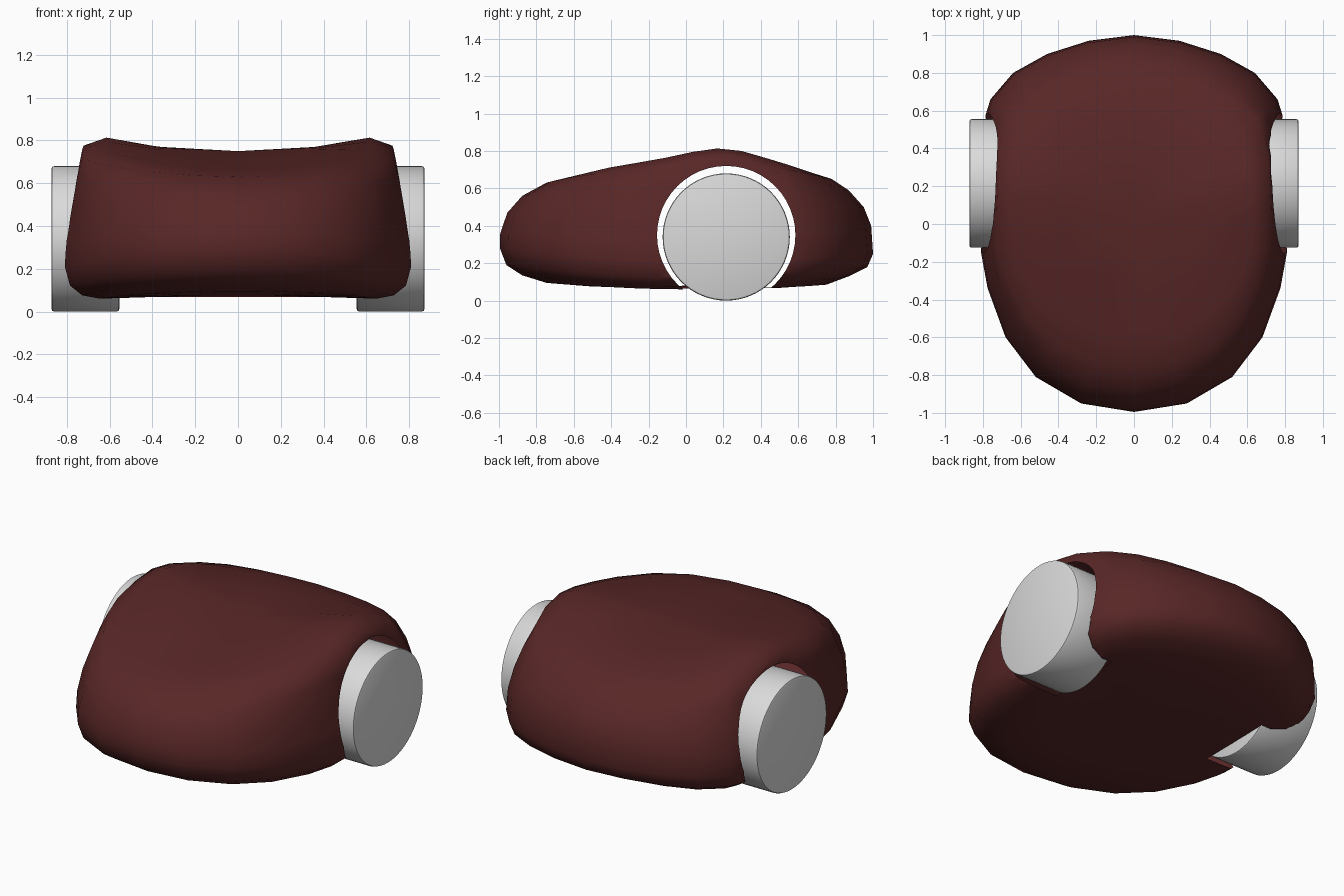
import bpy, bmesh, math

if "Cube" in bpy.data.objects:
    bpy.data.objects.remove(bpy.data.objects["Cube"])

WY, WZ, R, CUT, XIN = 0.215, 0.35, 0.34, 0.37, 0.545


def material(name, rgb):
    m = bpy.data.materials.new(name)
    m.diffuse_color = (*rgb, 1)
    m.use_nodes = True
    m.node_tree.nodes["Principled BSDF"].inputs["Base Color"].default_value = m.diffuse_color
    return m


red = material("dark red", (0.10, 0.02, 0.02))
grey = material("light grey", (0.7, 0.7, 0.7))


def cylinder_x(name, x0, x1, radius, sides):
    bpy.ops.mesh.primitive_cylinder_add(
        vertices=sides, radius=radius, depth=abs(x1 - x0),
        location=((x0 + x1) / 2, WY, WZ), rotation=(0, math.pi / 2, 0))
    o = bpy.context.object
    o.name = name
    return o


# Body shell: plan outline (right half, front to back) scaled into rings
half = [(0, -0.995), (0.28, -0.95), (0.52, -0.81), (0.68, -0.60), (0.775, -0.34),
        (0.81, -0.15), (0.81, 0.05), (0.81, 0.22), (0.81, 0.40), (0.785, 0.58),
        (0.76, 0.66), (0.64, 0.80), (0.46, 0.90), (0.24, 0.97), (0, 1.0)]
outline = half + [(-x, y) for x, y in half[-2:0:-1]]

# (scale, z) of each ring at the front, at the sides and at the back
rings = [((.5, .075), (.5, .068), (.5, .068)),
         ((.75, .095), (.8, .06), (.75, .085)),
         ((.88, .135), (.9, .075), (.87, .13)),
         ((.965, .19), (.97, .12), (.97, .18)),
         ((1, .28), (1, .21), (1, .25)),
         ((.998, .36), (.99, .33), (.99, .40)),
         ((.96, .47), (.96, .48), (.95, .50)),
         ((.88, .56), (.93, .63), (.87, .59)),
         ((.75, .63), (.90, .71), (.78, .65)),
         ((.58, .66), (.77, .75), (.62, .70)),
         ((.3, .70), (.45, .75), (.4, .735))]

bm = bmesh.new()
loops = []
for i, (front, side, back) in enumerate(rings):
    loop = []
    for x, y in outline:
        w = x * x / (x * x + y * y)
        end = front if y < 0 else back
        s = end[0] * (1 - w) + side[0] * w
        z = end[1] * (1 - w) + side[1] * w
        if i > 7:  # raised fender over each wheel
            z += 0.07 * min(1, abs(x * s) / 0.62) ** 2 * math.exp(-((y * s - WY) / 0.27) ** 2)
        loop.append(bm.verts.new((x * s, y * s, z)))
    loops.append(loop)
n = len(outline)
for a, b in zip(loops, loops[1:]):
    for k in range(n):
        bm.faces.new((a[k], a[(k + 1) % n], b[(k + 1) % n], b[k]))
for loop, z in ((loops[0], 0.08), (loops[-1], 0.75)):
    c = bm.verts.new((0, 0.05, z))
    for k in range(n):
        bm.faces.new((loop[k], loop[(k + 1) % n], c))
bmesh.ops.recalc_face_normals(bm, faces=bm.faces)
mesh = bpy.data.meshes.new("body_shell")
bm.to_mesh(mesh)
bm.free()
mesh.materials.append(red)
body = bpy.data.objects.new("body_shell", mesh)
bpy.context.collection.objects.link(body)

# Wheel openings
cutters = []
for sx in (-1, 1):
    c = cylinder_x("opening_cutter", sx * XIN, sx * 1.2, CUT, 48)
    c.hide_render = True
    cutters.append(c)
    mod = body.modifiers.new("opening", 'BOOLEAN')
    mod.operation = 'DIFFERENCE'
    mod.solver = 'EXACT'
    mod.object = c
bpy.context.view_layer.objects.active = body
for mod in list(body.modifiers):
    bpy.ops.object.modifier_apply(modifier=mod.name)
for c in cutters:
    bpy.data.objects.remove(c)

# Remove the walls left by the cutters so the shell is open and hollow
bm = bmesh.new()
bm.from_mesh(body.data)


def is_wall(f):
    on_cap = all(abs(abs(v.co.x) - XIN) < 1e-3 for v in f.verts)
    on_tube = abs(f.normal.x) < 0.01 and all(
        abs(math.hypot(v.co.y - WY, v.co.z - WZ) - CUT) < 0.002 for v in f.verts)
    return on_cap or on_tube


bmesh.ops.delete(bm, geom=[f for f in bm.faces if is_wall(f)], context='FACES')
bm.to_mesh(body.data)
bm.free()
bpy.ops.object.select_all(action='DESELECT')
body.select_set(True)
bpy.context.view_layer.objects.active = body
bpy.ops.object.shade_smooth_by_angle(angle=math.radians(70))

# Wheels
for sx, name in ((-1, "left_wheel"), (1, "right_wheel")):
    w = cylinder_x(name, sx * 0.555, sx * 0.872, R, 64)
    w.data.materials.append(grey)
    b = w.modifiers.new("bevel", 'BEVEL')
    b.width = 0.012
    b.segments = 2
    bpy.ops.object.modifier_apply(modifier="bevel")
    bpy.ops.object.shade_smooth_by_angle(angle=math.radians(35))
    w.location.z = R
